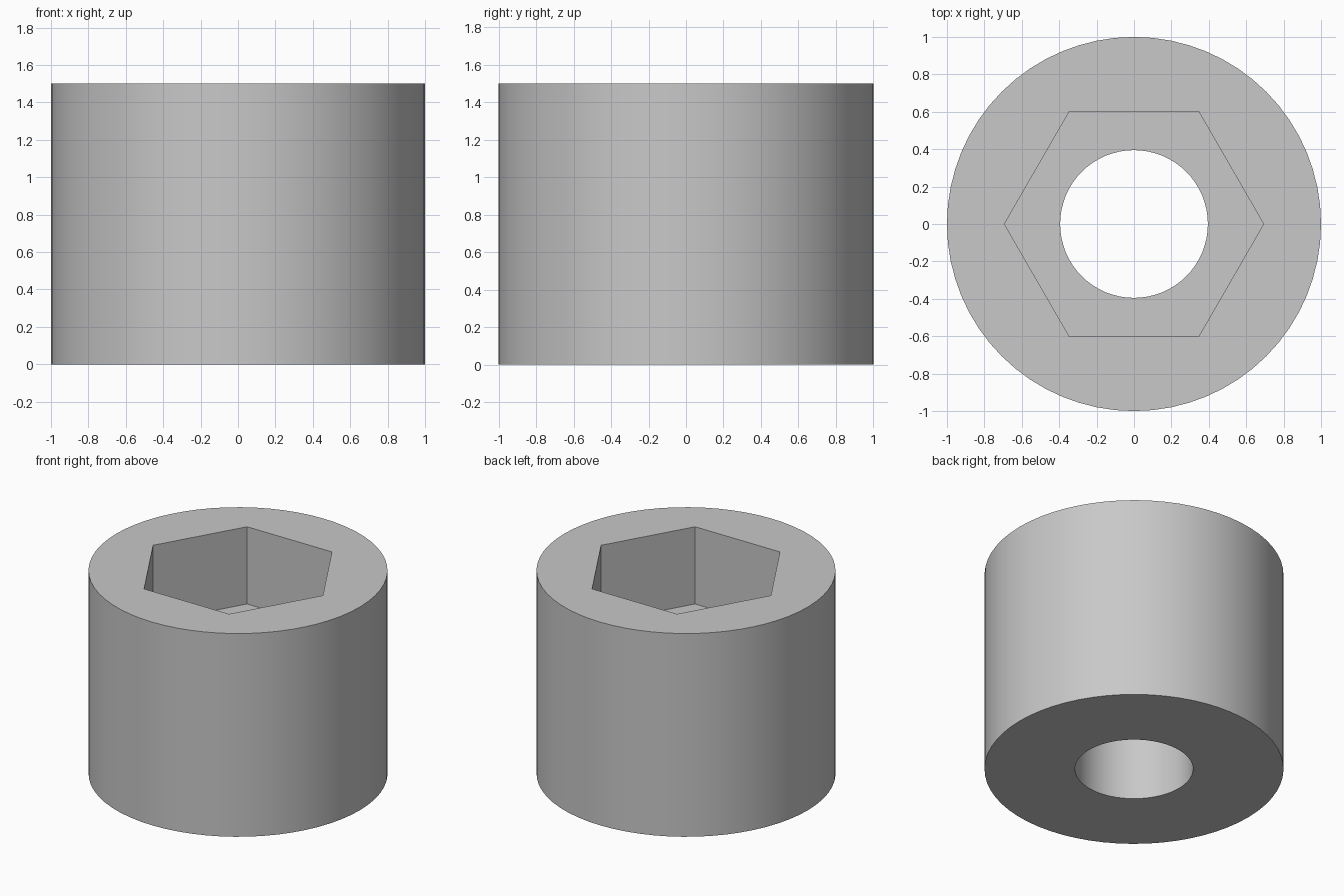
import bpy
import bmesh
from math import cos, sin, pi, radians

cube = bpy.data.objects.get("Cube")
if cube:
    bpy.data.objects.remove(cube, do_unlink=True)

HEIGHT, FLOOR = 1.5, 0.93
OUTER, SOCKET, BORE = 1.0, 0.693, 0.395

grey = bpy.data.materials.new("plain grey")
grey.use_nodes = True
colour = (0.58, 0.58, 0.58, 1)
grey.diffuse_color = colour
grey.node_tree.nodes["Principled BSDF"].inputs["Base Color"].default_value = colour

bm = bmesh.new()


def ring(radius, z, sides):
    """Closed loop of edges, first corner on +x."""
    angles = [2 * pi * i / sides for i in range(sides)]
    verts = [bm.verts.new((radius * cos(a), radius * sin(a), z)) for a in angles]
    return [bm.edges.new((verts[i - 1], verts[i])) for i in range(sides)]


def wall(lower, upper):
    bmesh.ops.bridge_loops(bm, edges=lower + upper)


def flat(outer, inner):
    bmesh.ops.triangle_fill(bm, edges=outer + inner, use_beauty=True)


outer_low, outer_top = ring(OUTER, 0, 64), ring(OUTER, HEIGHT, 64)
hex_low, hex_top = ring(SOCKET, FLOOR, 6), ring(SOCKET, HEIGHT, 6)
bore_low, bore_top = ring(BORE, 0, 64), ring(BORE, FLOOR, 64)

# Outside, hexagonal socket and round bore walls
wall(outer_low, outer_top)
wall(hex_low, hex_top)
wall(bore_low, bore_top)

# Top rim, socket floor and underside
flat(outer_top, hex_top)
flat(hex_low, bore_top)
flat(outer_low, bore_low)

bmesh.ops.recalc_face_normals(bm, faces=bm.faces)
mesh = bpy.data.meshes.new("socket_bushing")
bm.to_mesh(mesh)
bm.free()
mesh.materials.append(grey)

bushing = bpy.data.objects.new("socket_bushing", mesh)
bpy.context.collection.objects.link(bushing)
bpy.ops.object.select_all(action="DESELECT")
bushing.select_set(True)
bpy.context.view_layer.objects.active = bushing
bpy.ops.object.shade_smooth_by_angle(angle=radians(30))
